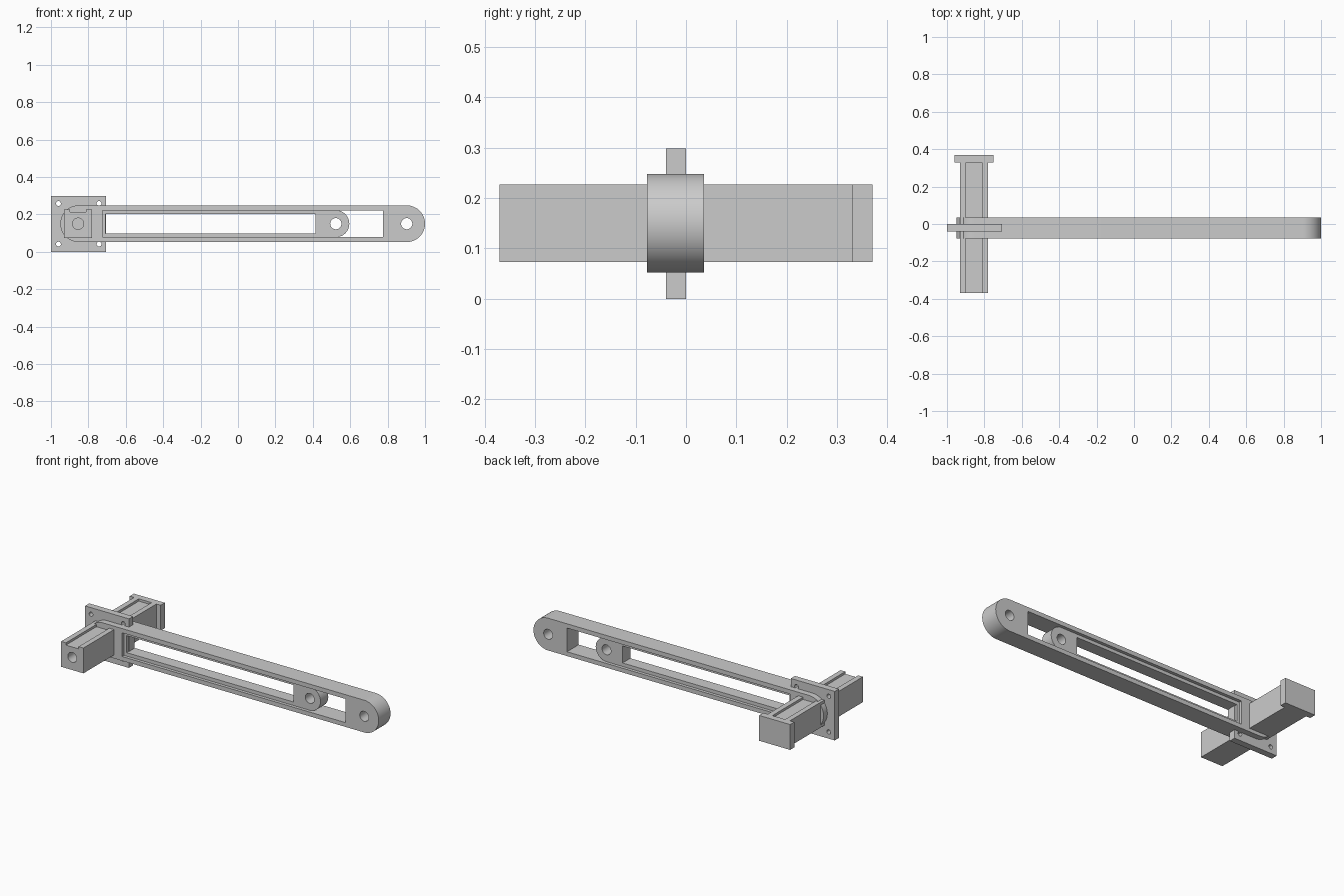
import bpy, bmesh, math

if "Cube" in bpy.data.objects:
    bpy.data.objects.remove(bpy.data.objects["Cube"])


def arc(cx, cz, r, a0, a1, n):
    """Points along an arc, angles in degrees."""
    return [(cx + r * math.cos(math.radians(a0 + (a1 - a0) * i / n)),
             cz + r * math.sin(math.radians(a0 + (a1 - a0) * i / n))) for i in range(n + 1)]


def circle(cx, cz, r, n=32):
    return arc(cx, cz, r, 0, 360, n)[:-1]


def rect(x0, x1, z0, z1):
    return [(x0, z0), (x1, z0), (x1, z1), (x0, z1)]


def profile_part(name, loops, y0, y1):
    """Extrude an x-z outline (first loop) with holes (other loops) from y0 to y1."""
    curve = bpy.data.curves.new(name, 'CURVE')
    curve.dimensions = '2D'
    curve.fill_mode = 'BOTH'
    curve.extrude = (y1 - y0) / 2
    for pts in loops:
        spline = curve.splines.new('POLY')
        spline.points.add(len(pts) - 1)
        for p, (x, z) in zip(spline.points, pts):
            p.co = (x, z, 0, 1)
        spline.use_cyclic_u = True
    ob = bpy.data.objects.new(name, curve)
    bpy.context.collection.objects.link(ob)
    ob.location.y = (y0 + y1) / 2
    ob.rotation_euler.x = math.pi / 2
    bpy.ops.object.select_all(action='DESELECT')
    ob.select_set(True)
    bpy.context.view_layer.objects.active = ob
    bpy.ops.object.convert(target='MESH')
    ob = bpy.context.view_layer.objects.active
    # weld the caps to the walls
    bm = bmesh.new()
    bm.from_mesh(ob.data)
    bmesh.ops.remove_doubles(bm, verts=bm.verts, dist=1e-5)
    bmesh.ops.recalc_face_normals(bm, faces=bm.faces)
    bm.to_mesh(ob.data)
    bm.free()
    bpy.ops.object.shade_smooth_by_angle(angle=math.radians(30))
    return ob


ZC = 0.15      # common centre height
POST_X = -0.855

# square mounting plate with four screw holes
screws = [circle(x, z, 0.013, 20) for x in (-0.96, -0.743) for z in (0.041, 0.258)]
profile_part("mounting_plate", [rect(-1, -0.705, 0, 0.298)] + screws, -0.04, 0)

# long outer arm with round ends, slot and end hole
R = 0.098
outer = arc(-0.852, ZC, R, 90, 270, 32) + arc(0.902, ZC, R, -90, 90, 32)
profile_part("outer_arm", [outer, rect(-0.725, 0.775, 0.078, 0.222),
                           circle(0.902, ZC, 0.03)], -0.077, 0.036)

# thinner sliding inner arm
inner = [(-0.725, 0.222), (-0.725, 0.078)] + arc(0.523, ZC, 0.072, -90, 90, 28)
profile_part("inner_slider", [inner, rect(-0.708, 0.415, 0.099, 0.202),
                              circle(0.523, ZC, 0.03)], -0.058, 0.017)

# grooved square post: front half has a bored hole, rear half is solid
post = [(-0.93, 0.073), (-0.78, 0.073), (-0.78, 0.227), (-0.812, 0.227),
        (-0.812, 0.213), (-0.898, 0.213), (-0.898, 0.227), (-0.93, 0.227)]
profile_part("front_post", [post, circle(POST_X, ZC, 0.03)], -0.37, -0.06)
profile_part("rear_post", [post], -0.06, 0.33)

# wide cap at the rear of the post
profile_part("post_cap", [rect(-0.959, -0.751, 0.073, 0.227)], 0.33, 0.37)
